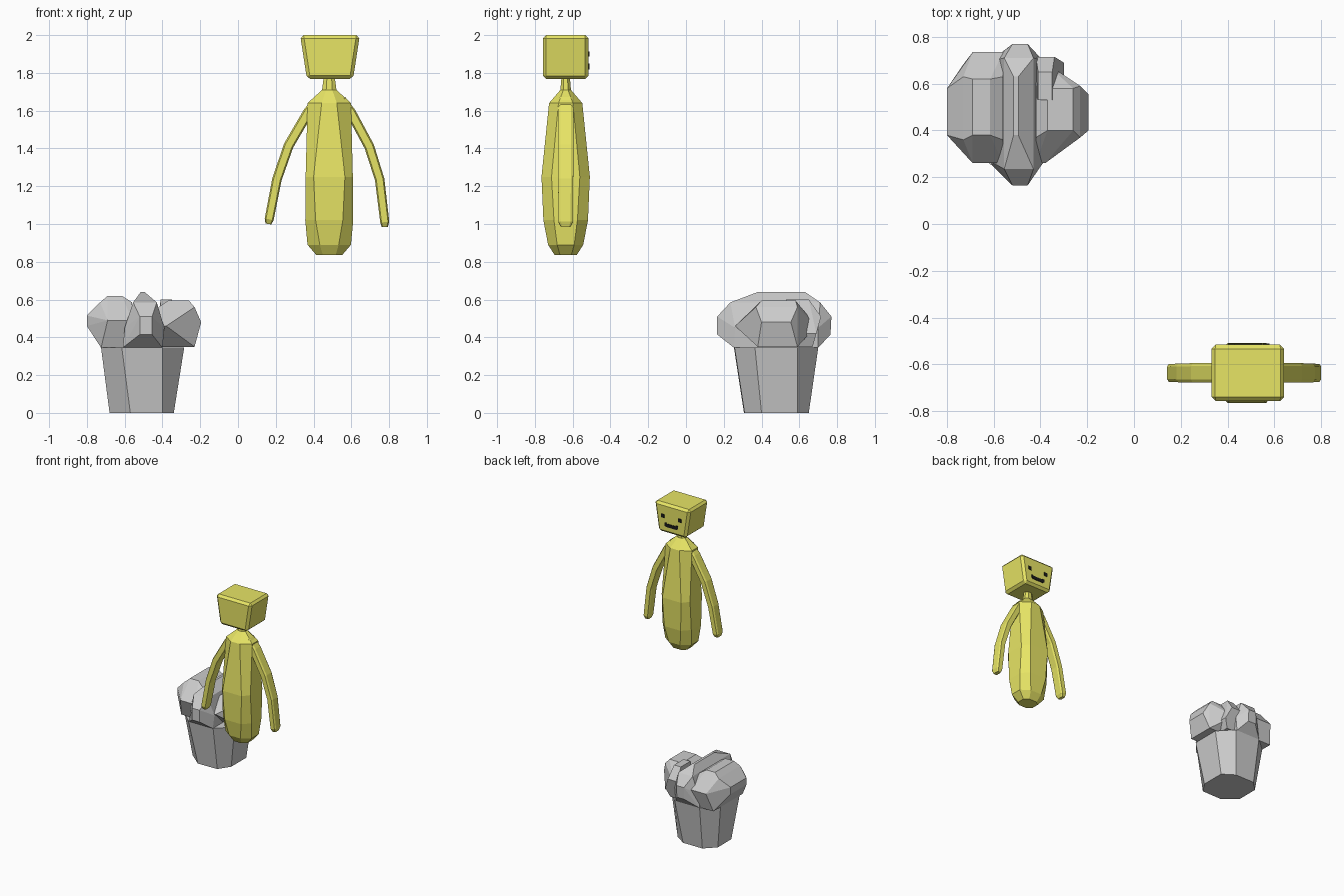
import bpy, bmesh, math
from mathutils import Vector

if "Cube" in bpy.data.objects:
    bpy.data.objects.remove(bpy.data.objects["Cube"])


def material(name, rgb):
    m = bpy.data.materials.new(name)
    m.diffuse_color = (*rgb, 1)
    m.use_nodes = True
    m.node_tree.nodes["Principled BSDF"].inputs["Base Color"].default_value = m.diffuse_color
    return m


YELLOW = material("yellow", (0.8, 0.78, 0.13))
BLACK = material("black", (0.01, 0.01, 0.01))


def finish(name, bm, mat=None):
    bmesh.ops.recalc_face_normals(bm, faces=bm.faces)
    me = bpy.data.meshes.new(name)
    bm.to_mesh(me)
    bm.free()
    ob = bpy.data.objects.new(name, me)
    bpy.context.collection.objects.link(ob)
    if mat:
        me.materials.append(mat)
    return ob


def loft(name, rings, mat=None):
    """Skin a stack of equal-length rings and cap both ends."""
    bm = bmesh.new()
    vs = [[bm.verts.new(p) for p in r] for r in rings]
    n = len(vs[0])
    for a, b in zip(vs, vs[1:]):
        for i in range(n):
            j = (i + 1) % n
            bm.faces.new((a[i], a[j], b[j], b[i]))
    bm.faces.new(vs[0])
    bm.faces.new(vs[-1])
    return finish(name, bm, mat)


def hull(name, levels):
    """Faceted lump: convex hull of rectangles (z, x0, x1, y0, y1)."""
    bm = bmesh.new()
    for z, x0, x1, y0, y1 in levels:
        for x in (x0, x1):
            for y in (y0, y1):
                bm.verts.new((x, y, z))
    res = bmesh.ops.convex_hull(bm, input=bm.verts)
    junk = {v for v in res["geom_interior"] + res["geom_unused"]
            if isinstance(v, bmesh.types.BMVert)}
    bmesh.ops.delete(bm, geom=list(junk), context='VERTS')
    bmesh.ops.dissolve_limit(bm, angle_limit=math.radians(3),
                             verts=bm.verts, edges=bm.edges)
    return finish(name, bm)


def octagon(hx, hy, fx, fy):
    return [(-fx, -hy), (fx, -hy), (hx, -fy), (hx, fy),
            (fx, hy), (-fx, hy), (-hx, fy), (-hx, -fy)]


def box(name, c, s, mat):
    bm = bmesh.new()
    bmesh.ops.create_cube(bm, size=1)
    for v in bm.verts:
        v.co = Vector([c[i] + v.co[i] * s[i] for i in range(3)])
    return finish(name, bm, mat)


# Cup: slightly uneven eight-sided taper
base = [(-.57, .307), (-.40, .31), (-.34, .40), (-.34, .59),
        (-.43, .65), (-.60, .65), (-.68, .57), (-.68, .40)]
rim = [(-.615, .254), (-.40, .257), (-.285, .365), (-.285, .59),
       (-.39, .70), (-.61, .70), (-.725, .60), (-.725, .36)]
loft("cup", [[(x, y, 0) for x, y in base], [(x, y, .345) for x, y in rim]])

# Puffy top lobes
hull("left_lobe", [(.345, -.725, -.56, .32, .69), (.46, -.80, -.56, .38, .58),
                   (.49, -.69, -.56, .26, .735), (.515, -.80, -.56, .38, .58),
                   (.585, -.73, -.56, .36, .63), (.62, -.69, -.615, .38, .62)])
hull("middle_lobe", [(.345, -.61, -.40, .254, .70), (.415, -.52, -.455, .165, .765),
                     (.45, -.60, -.39, .26, .70), (.51, -.52, -.455, .165, .77),
                     (.585, -.555, -.43, .235, .71), (.64, -.515, -.495, .38, .63)])
hull("right_lobe", [(.35, -.42, -.23, .38, .59), (.46, -.42, -.38, .26, .69),
                    (.48, -.40, -.195, .40, .555), (.56, -.42, -.23, .37, .59),
                    (.595, -.37, -.26, .40, .58)])
hull("back_lump", [(.35, -.42, -.33, .57, .67), (.42, -.42, -.30, .55, .69),
                   (.51, -.42, -.34, .55, .715), (.60, -.41, -.35, .53, .65)])

# Body: long octagonal pod rising into a thin neck
CX, CY = .483, -.637
sections = [(.835, .068, .058, .034, .030), (.89, .115, .093, .050, .045),
            (1.02, .127, .118, .072, .062), (1.25, .125, .128, .083, .075),
            (1.64, .115, .088, .040, .038), (1.71, .038, .028, .016, .012),
            (1.78, .029, .022, .012, .010)]
loft("body", [[(CX + x, CY + y, s[0]) for x, y in octagon(*s[1:])]
              for s in sections], YELLOW)


# Arms: octagonal tubes swept along drooping paths
def arm(name, path):
    pts = [Vector((x, 0, z)) for x, z, _ in path]
    rings = []
    for i, p in enumerate(pts):
        t = (pts[min(i + 1, len(pts) - 1)] - pts[max(i - 1, 0)]).normalized()
        n = Vector((t.z, 0, -t.x))
        k = path[i][2]
        rings.append([p + n * u * k + Vector((0, CY + v * k, 0))
                      for u, v in octagon(.024, .038, .017, .026)])
    loft(name, rings, YELLOW)


arm("left_arm", [(.42, 1.66, .9), (.37, 1.59, 1.1), (.268, 1.415, 1.1),
                 (.206, 1.236, 1.05), (.165, 1.025, 1), (.161, 1.0, .65)])
arm("right_arm", [(.55, 1.66, .9), (.598, 1.59, 1.1), (.695, 1.41, 1.1),
                  (.75, 1.236, 1.05), (.777, 1.01, 1), (.777, .983, .65)])

# Head: chamfered block, wider at the top
bm = bmesh.new()
bmesh.ops.create_cube(bm, size=1)
for v in bm.verts:
    half = .158 if v.co.z > 0 else .122
    v.co = Vector((.487 + math.copysign(half, v.co.x),
                   CY + v.co.y * .242, 1.8835 + v.co.z * .233))
bmesh.ops.bevel(bm, geom=bm.edges[:], offset=.018, segments=1, affect='EDGES')
finish("head", bm, YELLOW)

# Face on the rear side
fy = CY + .121
for side in (-1, 1):
    box("eye", (.49 + side * .075, fy, 1.90), (.028, .008, .028), BLACK)
    box("mouth_corner", (.49 + side * .051, fy, 1.838), (.018, .008, .026), BLACK)
box("mouth", (.49, fy, 1.832), (.10, .008, .026), BLACK)
